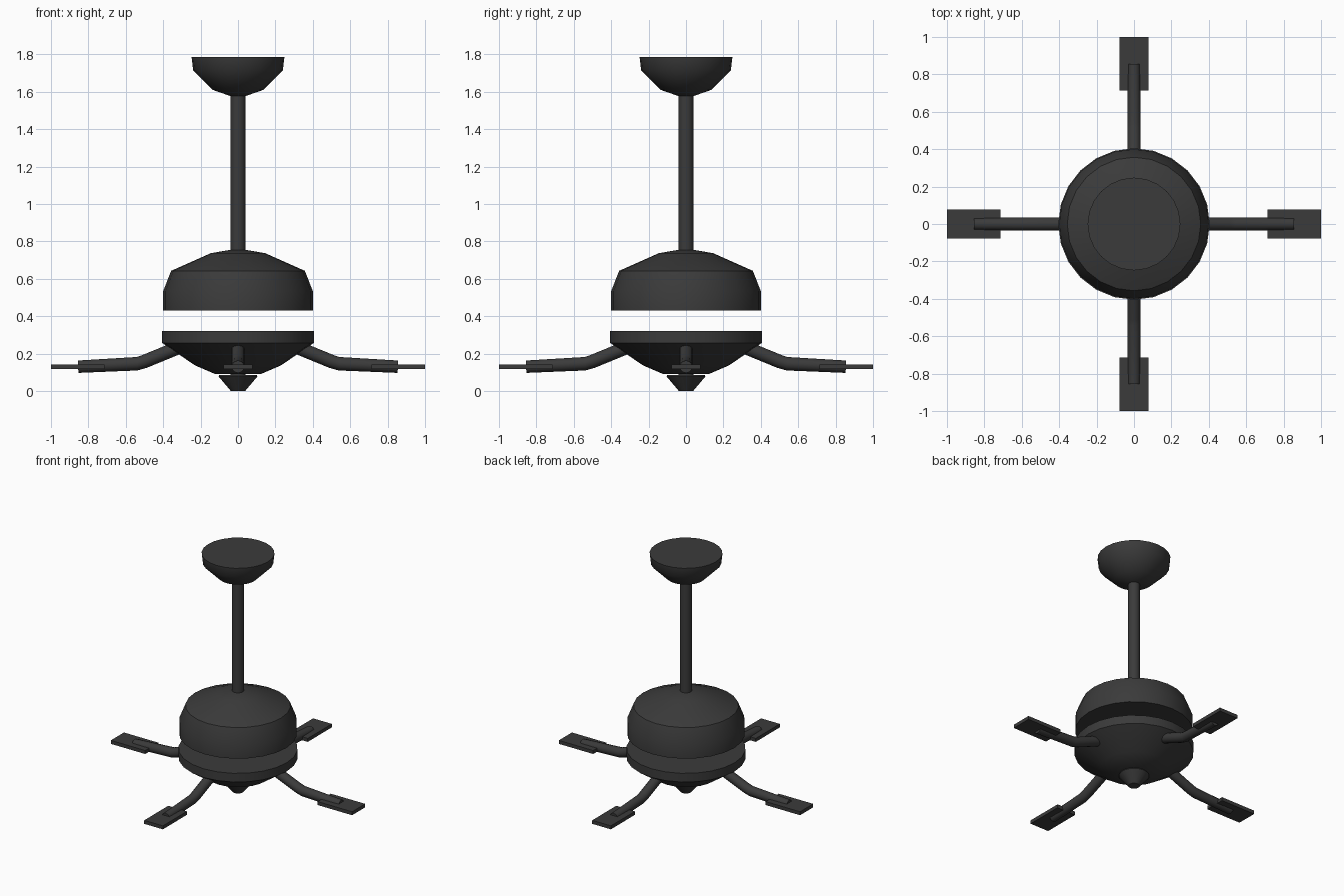
import bpy, bmesh, math
from mathutils import Vector, Matrix

cube = bpy.data.objects.get("Cube")
if cube:
    bpy.data.objects.remove(cube)

metal = bpy.data.materials.new("charcoal_metal")
metal.use_nodes = True
COLOR = (0.043, 0.043, 0.043, 1)
metal.diffuse_color = COLOR
metal.node_tree.nodes["Principled BSDF"].inputs["Base Color"].default_value = COLOR


def finish(name, bm, angle=40):
    bmesh.ops.recalc_face_normals(bm, faces=bm.faces)
    mesh = bpy.data.meshes.new(name)
    bm.to_mesh(mesh)
    bm.free()
    mesh.materials.append(metal)
    obj = bpy.data.objects.new(name, mesh)
    bpy.context.collection.objects.link(obj)
    bpy.ops.object.select_all(action='DESELECT')
    obj.select_set(True)
    bpy.context.view_layer.objects.active = obj
    bpy.ops.object.shade_smooth_by_angle(angle=math.radians(angle))
    return obj


def skin(bm, rings):
    """Join vertex rings into a tube closed at both ends."""
    n = len(rings[0])
    for a, b in zip(rings, rings[1:]):
        for i in range(n):
            j = (i + 1) % n
            bm.faces.new((a[i], a[j], b[j], b[i]))
    bm.faces.new(rings[0])
    bm.faces.new(rings[-1])


def turned(name, profile, sides=24):
    """Solid of revolution from (radius, height) pairs."""
    bm = bmesh.new()
    steps = [2 * math.pi * i / sides for i in range(sides)]
    skin(bm, [[bm.verts.new((r * math.cos(a), r * math.sin(a), z)) for a in steps]
              for r, z in profile])
    return finish(name, bm)


def arm(name, path, turn, sides=12):
    """Bent rod swept along (distance, height, radius) points."""
    bm = bmesh.new()
    pts = [Vector((x, 0, z)) for x, z, r in path]
    rings = []
    for i, p in enumerate(pts):
        t = (pts[min(i + 1, len(pts) - 1)] - pts[max(i - 1, 0)]).normalized()
        side = Vector((0, 1, 0))
        up = t.cross(side)
        ring = []
        for k in range(sides):
            a = 2 * math.pi * k / sides
            ring.append(bm.verts.new(p + path[i][2] * (side * math.cos(a) + up * math.sin(a))))
        rings.append(ring)
    skin(bm, rings)
    bm.transform(turn)
    return finish(name, bm)


def plate(name, size, center, turn):
    bm = bmesh.new()
    bmesh.ops.create_cube(bm, size=1, matrix=Matrix.Translation(center) @ Matrix.Diagonal((*size, 1)))
    bm.transform(turn)
    return finish(name, bm, 30)


# Ceiling canopy and hanging rod
turned("ceiling_canopy", [(0.035, 1.575), (0.135, 1.61), (0.24, 1.715), (0.248, 1.785)])
turned("down_rod", [(0.04, 0.74), (0.04, 1.6)], 16)

# Motor housing in two separated halves
turned("upper_housing", [(0.4, 0.43), (0.4, 0.535), (0.357, 0.643), (0.145, 0.737), (0.04, 0.755)])
turned("lower_housing", [(0.12, 0.09), (0.23, 0.137), (0.405, 0.257), (0.405, 0.322)])

# Bottom finial with its short neck
turned("finial_neck", [(0.04, 0.07), (0.04, 0.1)], 16)
turned("finial", [(0.038, 0), (0.104, 0.078), (0.1, 0.085)])

# Four bent arms with blade mounting plates
for i, side in enumerate(("left", "back", "right", "front")):
    turn = Matrix.Rotation(i * math.pi / 2, 4, 'Z')
    arm(side + "_blade_arm",
        [(0.3, 0.24, 0.036), (0.5, 0.158, 0.036), (0.54, 0.146, 0.036), (0.855, 0.13, 0.033)], turn)
    plate(side + "_mounting_plate", (0.285, 0.155, 0.026), (0.8575, 0, 0.13), turn)
